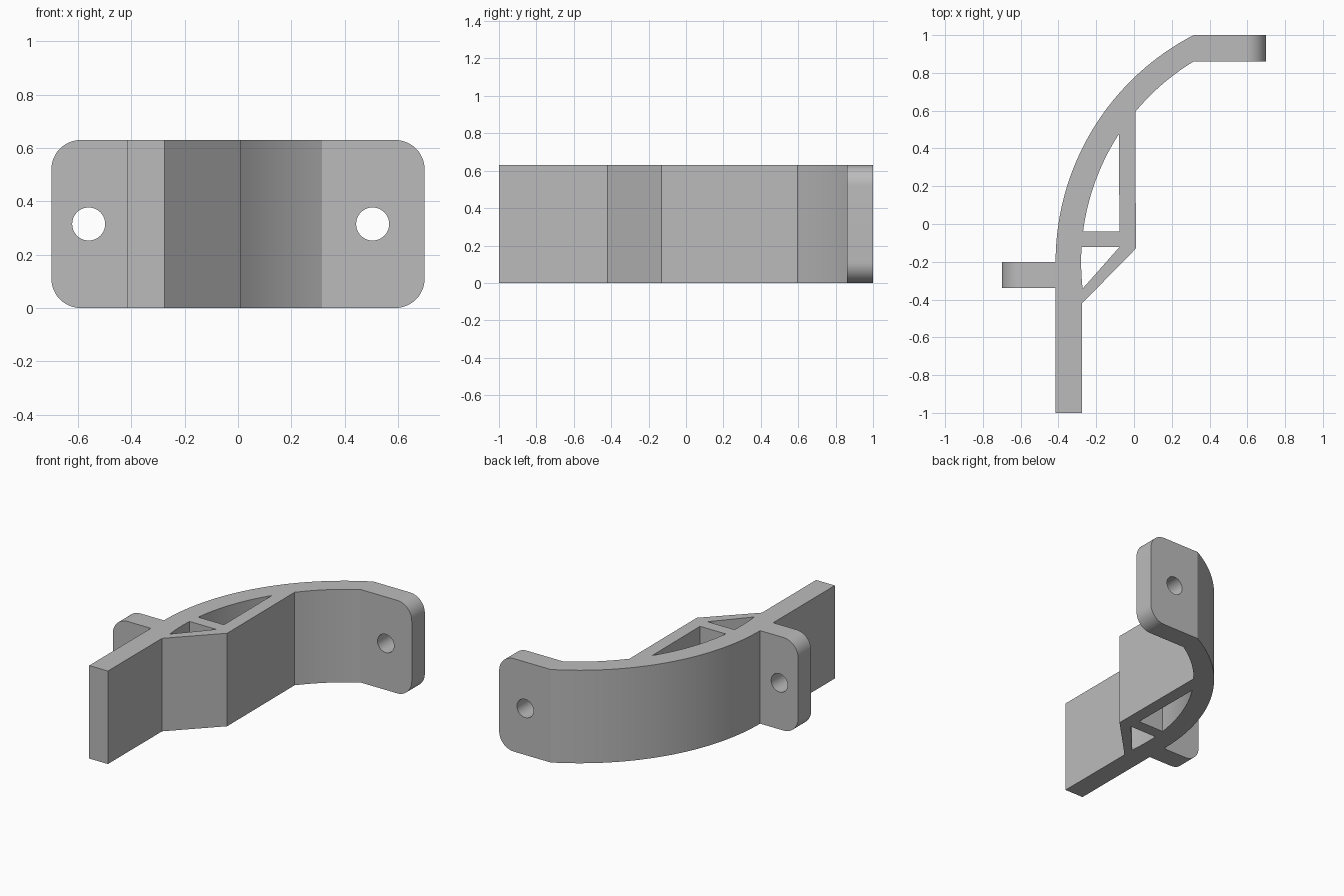
import bpy, bmesh, math
from mathutils import Vector

cube = bpy.data.objects.get("Cube")
if cube:
    bpy.data.objects.remove(cube, do_unlink=True)

HEIGHT = 0.63


def prism(name, points, start, sweep):
    """Closed solid: a planar outline swept along a vector."""
    bm = bmesh.new()
    face = bm.faces.new([bm.verts.new(Vector(p) + Vector(start)) for p in points])
    swept = bmesh.ops.extrude_face_region(bm, geom=[face])["geom"]
    bmesh.ops.translate(bm, vec=sweep, verts=[v for v in swept if isinstance(v, bmesh.types.BMVert)])
    bmesh.ops.recalc_face_normals(bm, faces=bm.faces)
    mesh = bpy.data.meshes.new(name)
    bm.to_mesh(mesh)
    bm.free()
    obj = bpy.data.objects.new(name, mesh)
    bpy.context.collection.objects.link(obj)
    return obj


def plan_prism(name, points, low, high):
    return prism(name, [(x, y, 0) for x, y in points], (0, 0, low), (0, 0, high - low))


def depth_prism(name, points):
    return prism(name, [(x, 0, z) for x, z in points], (0, -1.2, 0), (0, 2.4, 0))


def bow(cx, radius, y0, y1, steps):
    """Arc bulging towards -x, centred on y = -0.2, between two y values."""
    a0, a1 = (math.asin((y + 0.2) / radius) for y in (y0, y1))
    angles = [a0 + (a1 - a0) * i / steps for i in range(steps + 1)]
    return [(cx - radius * math.cos(a), -0.2 + radius * math.sin(a)) for a in angles]


def outer_bow(y0, y1, steps):
    return bow(0.936, 1.351, y0, y1, steps)


def inner_bow(y0, y1, steps):
    return bow(0.962, 1.242, y0, y1, steps)


def circle(cx, cz, r, start=0, sweep=math.tau, steps=40):
    return [(cx + r * math.cos(start + sweep * i / steps),
             cz + r * math.sin(start + sweep * i / steps)) for i in range(steps)]


def combine(target, tool, operation):
    tool.hide_render = True
    mod = target.modifiers.new(operation, 'BOOLEAN')
    mod.operation, mod.solver, mod.object = operation, 'EXACT', tool
    bpy.context.view_layer.objects.active = target
    bpy.ops.object.modifier_apply(modifier=mod.name)
    bpy.data.objects.remove(tool, do_unlink=True)


# Plan outline: straight leg, side tab, curved wall, end tab and brace
outline = [(-0.275, -1), (-0.415, -1), (-0.415, -0.34), (-0.8, -0.34), (-0.8, -0.2)]
outline += outer_bow(-0.2, 1, 40)
outline += [(0.8, 1), (0.8, 0.86)]
outline += inner_bow(0.86, 0.595, 10)
outline += [(0.01, -0.13), (-0.275, -0.42)]
bracket = plan_prism("bracket", outline, -0.1, HEIGHT + 0.1)

# Openings between the curved wall and the brace
long_opening = inner_bow(-0.04, 0.476, 20) + [(-0.077, -0.04)]
small_opening = inner_bow(-0.342, -0.122, 8) + [(-0.077, -0.122)]
for points in (long_opening, small_opening):
    combine(bracket, plan_prism("opening_cutter", points, -0.3, 1), 'DIFFERENCE')

# Trim to height and round the corners of both tabs
R = 0.11
corners = [(0.7 - R, HEIGHT - R), (R - 0.7, HEIGHT - R), (R - 0.7, R), (0.7 - R, R)]
silhouette = []
for i, (x, z) in enumerate(corners):
    quarter = math.pi / 2
    silhouette += circle(x, z, R, i * quarter, quarter, 12)
    silhouette.append((x + R * math.cos((i + 1) * quarter), z + R * math.sin((i + 1) * quarter)))
combine(bracket, depth_prism("corner_trimmer", silhouette), 'INTERSECT')

# Screw hole in each tab
for x in (-0.56, 0.505):
    combine(bracket, depth_prism("hole_cutter", circle(x, HEIGHT / 2, 0.062)), 'DIFFERENCE')

# Plain grey finish
grey = bpy.data.materials.new("plain_grey")
grey.use_nodes = True
colour = (0.5, 0.5, 0.5, 1)
grey.diffuse_color = colour
grey.node_tree.nodes["Principled BSDF"].inputs["Base Color"].default_value = colour
bracket.data.materials.clear()
bracket.data.materials.append(grey)

# Smooth curves, crisp edges
bpy.ops.object.select_all(action='DESELECT')
bracket.select_set(True)
bpy.context.view_layer.objects.active = bracket
bpy.ops.object.shade_smooth_by_angle(angle=math.radians(20))
